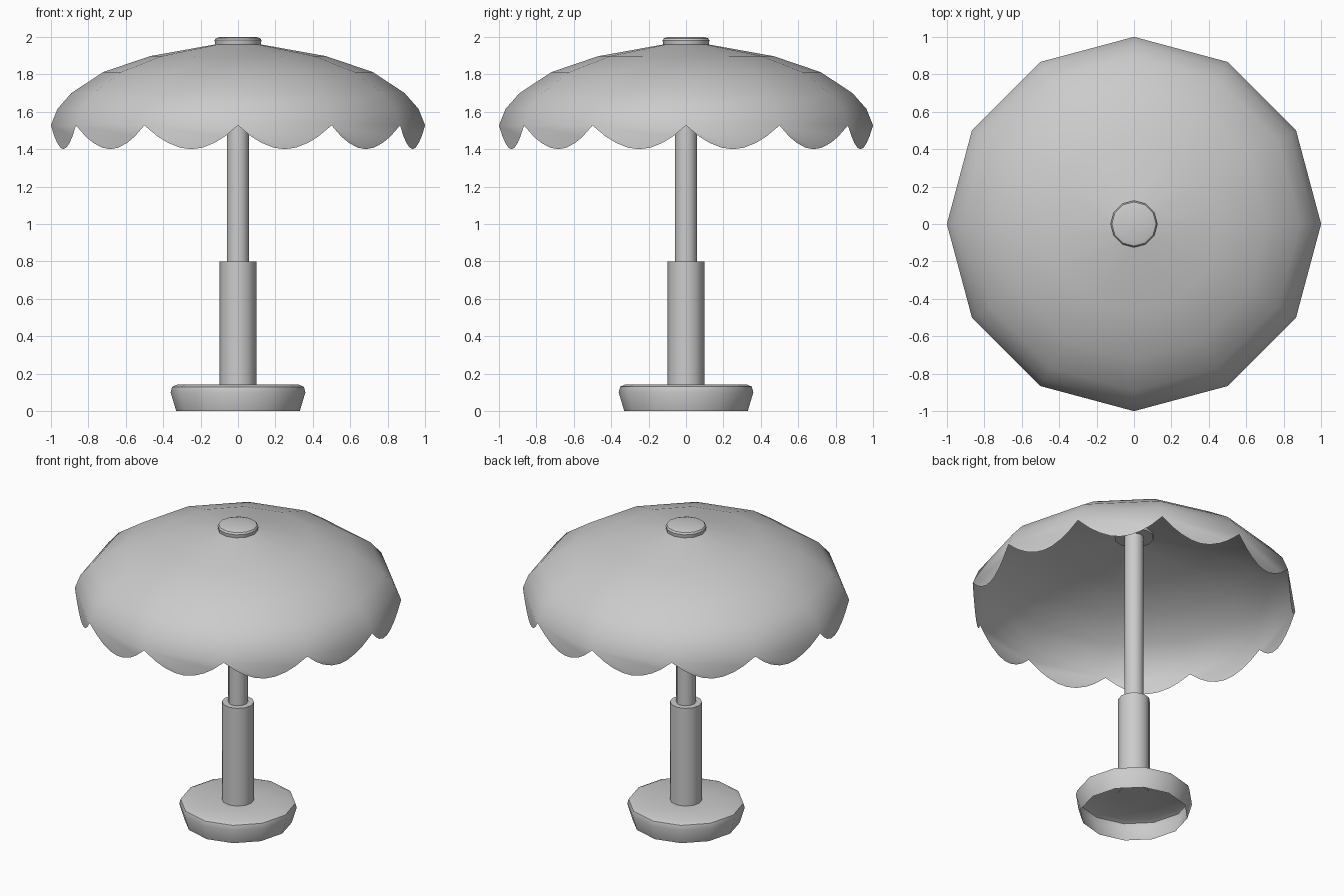
import bpy, bmesh, math

if "Cube" in bpy.data.objects:
    bpy.data.objects.remove(bpy.data.objects["Cube"])

SIDES = 12


def finish(name, bm):
    bmesh.ops.remove_doubles(bm, verts=bm.verts, dist=1e-5)
    bm.normal_update()
    mesh = bpy.data.meshes.new(name)
    bm.to_mesh(mesh)
    bm.free()
    obj = bpy.data.objects.new(name, mesh)
    bpy.context.collection.objects.link(obj)
    bpy.ops.object.select_all(action='DESELECT')
    obj.select_set(True)
    bpy.context.view_layer.objects.active = obj
    bpy.ops.object.shade_smooth_by_angle(angle=math.radians(38))
    return obj


def lathe(bm, profile, cap_bottom=False, cap_top=False):
    """Twelve-sided turned surface; profile runs from bottom to top as (radius, z)."""
    rings = [[bm.verts.new((r * math.cos(a), r * math.sin(a), z))
              for a in (2 * math.pi * i / SIDES for i in range(SIDES))]
             for r, z in profile]
    for lower, upper in zip(rings, rings[1:]):
        for i in range(SIDES):
            j = (i + 1) % SIDES
            bm.faces.new((lower[i], lower[j], upper[j], upper[i]))
    if cap_bottom:
        bm.faces.new(rings[0][::-1])
    if cap_top:
        bm.faces.new(rings[-1])
    return rings


def turned_part(name, profile, cap_bottom=True, cap_top=True):
    bm = bmesh.new()
    lathe(bm, profile, cap_bottom, cap_top)
    return finish(name, bm)


# Weighted foot: hollow underneath
turned_part("base", [(0.33, 0), (0.36, 0.10), (0.352, 0.13), (0.325, 0.142), (0.098, 0.142)],
            cap_bottom=False, cap_top=False)
# Lower sleeve and slim pole
turned_part("lower_sleeve", [(0.098, 0.14), (0.098, 0.80)])
turned_part("pole", [(0.06, 0.79), (0.06, 1.96)])
# Button on top of the canopy
turned_part("top_cap", [(0.12, 1.945), (0.125, 1.982), (0.118, 1.993), (0.095, 2.0)])

# Canopy: dome with one hanging scallop per side
bm = bmesh.new()
rim = lathe(bm, [(1.0, 1.527), (0.965, 1.615), (0.89, 1.70), (0.72, 1.812),
                 (0.47, 1.897), (0.12, 1.96)])[0]
STEPS = (0.14, 0.25, 0.38, 0.5, 0.62, 0.75, 0.86)
for i in range(SIDES):
    a, b = rim[i], rim[(i + 1) % SIDES]
    edge = []
    for t in STEPS:
        p = a.co.lerp(b.co, t)
        p.z -= 0.127 * math.sin(math.pi * t) ** 0.9
        edge.append(bm.verts.new(p))
    bm.faces.new([b, a] + edge)
finish("canopy", bm)
